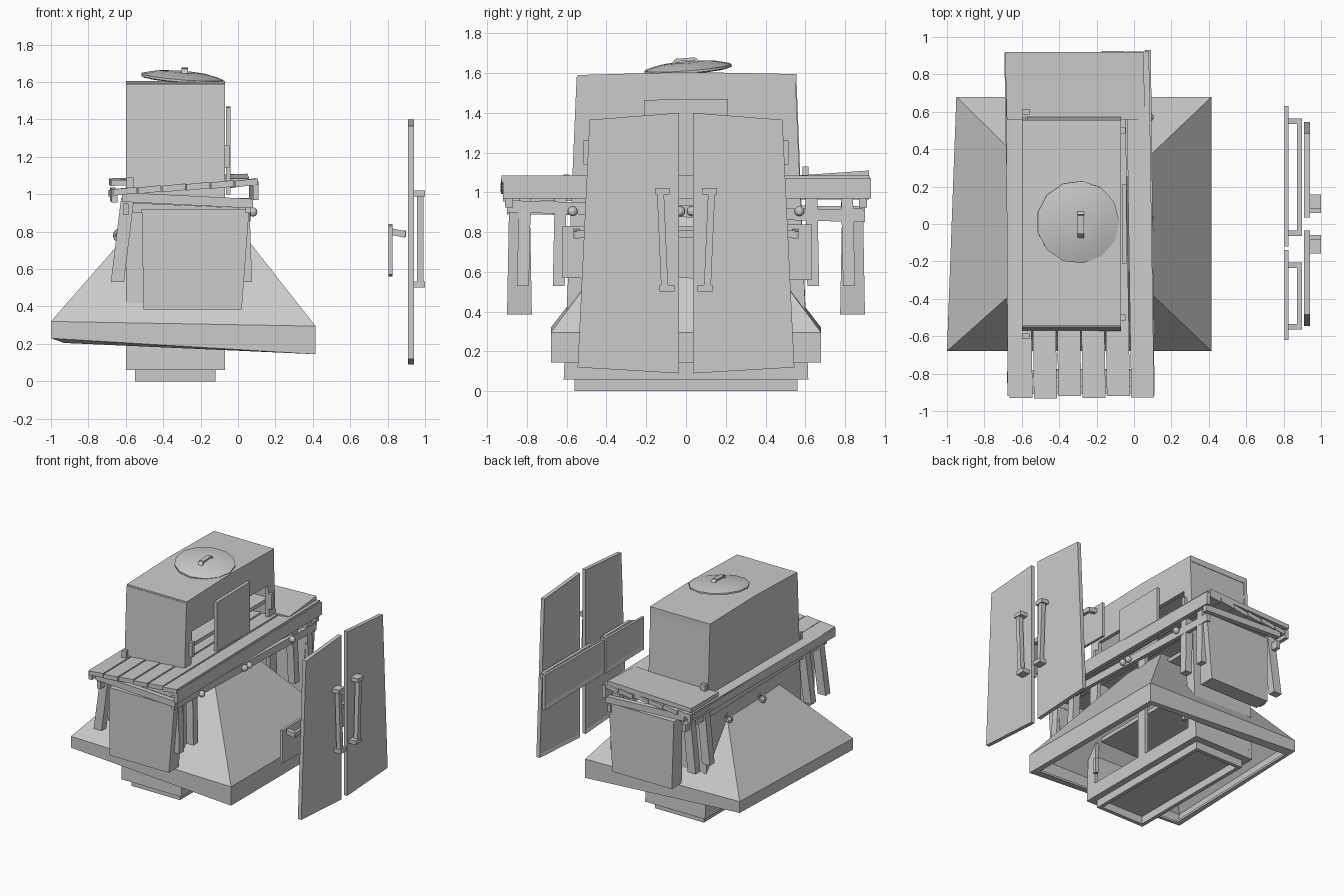
import bpy, bmesh, math, random
from mathutils import Vector, Matrix

if "Cube" in bpy.data.objects:
    bpy.data.objects.remove(bpy.data.objects["Cube"])
random.seed(4)


def finish(bm, name):
    bmesh.ops.recalc_face_normals(bm, faces=bm.faces)
    me = bpy.data.meshes.new(name)
    bm.to_mesh(me)
    bm.free()
    ob = bpy.data.objects.new(name, me)
    bpy.context.collection.objects.link(ob)
    return ob


def loft(name, a, b, inset=None):
    """Solid between two matching 3D outlines; the first end can get a recess."""
    bm = bmesh.new()
    va, vb = [bm.verts.new(p) for p in a], [bm.verts.new(p) for p in b]
    n = len(a)
    end = bm.faces.new(va)
    bm.faces.new(vb)
    for i in range(n):
        bm.faces.new((va[i], va[(i + 1) % n], vb[(i + 1) % n], vb[i]))
    bmesh.ops.recalc_face_normals(bm, faces=bm.faces)
    if inset:
        bmesh.ops.inset_region(bm, faces=[end], thickness=inset[0], depth=-inset[1])
    return finish(bm, name)


def rect(x0, x1, y0, y1, z):
    return [(x0, y0, z), (x1, y0, z), (x1, y1, z), (x0, y1, z)]


def box(name, x0, x1, y0, y1, z0, z1):
    return loft(name, rect(x0, x1, y0, y1, z0), rect(x0, x1, y0, y1, z1))


def plate(name, pts, x0, x1, inset=None):
    """Outline in y and z, extruded along x."""
    return loft(name, [(x0, y, z) for y, z in pts], [(x1, y, z) for y, z in pts], inset)


def beam(name, p, q, w, h):
    """Square bar from p to q."""
    p, q = Vector(p), Vector(q)
    d = (q - p).normalized()
    side = d.cross(Vector((0, 0, 1)))
    side = side.normalized() if side.length > .3 else Vector((1, 0, 0))
    up = side.cross(d)
    c = [side * (i * w / 2) + up * (j * h / 2) for i, j in ((-1, -1), (1, -1), (1, 1), (-1, 1))]
    return loft(name, [p + v for v in c], [q + v for v in c])


# plinth: hollow frame
for s in (-1, 1):
    box("plinth_end", -.55, -.12, min(s * .56, s * .53), max(s * .56, s * .53), 0, .07)
box("plinth_back", -.55, -.52, -.53, .53, 0, .07)
box("plinth_front", -.15, -.12, -.53, .53, 0, .07)

# cabinet carcass, tapering upwards
X0, X1 = -.6, -.07
plate("cabinet_back", [(-.615, .06), (.615, .06), (.555, 1.58), (-.55, 1.58)], X0, X0 + .03)
plate("cabinet_top", [(-.55, 1.55), (.555, 1.55), (.555, 1.595), (0, 1.605), (-.545, 1.59)], X0, X1)
box("cabinet_floor", X0, X1, -.61, .61, .06, .11)
for s in (-1, 1):
    plate("cabinet_side", [(s * .615, .06), (s * .55, 1.58), (s * .52, 1.58), (s * .585, .06)], X0, X1)
    plate("front_stile", [(s * .615, .06), (s * .55, 1.58), (s * .47, 1.58), (s * .53, .06)], X1 - .03, X1)
    for z in (.3, 1.2):
        box("hinge", X1, X1 + .025, s * .5 - .015, s * .5 + .015, z - .06, z + .06)
plate("front_top_rail", [(-.5, 1.33), (.5, 1.33), (.5, 1.58), (-.5, 1.58)], X1 - .03, X1)
plate("front_bottom_rail", [(-.56, .06), (.56, .06), (.55, .17), (-.55, .17)], X1 - .03, X1)
box("front_mullion", X1 - .03, X1, -.04, .04, .15, 1.35)
for z in (.52, .85, 1.17):
    box("shelf", X0, X1 - .04, -.57 + z * .02, .57 - z * .02, z, z + .03)
plate("center_panel", [(-.21, 1.0), (.21, 1.0), (.21, 1.47), (-.21, 1.465)], -.065, -.04)

# removed doors with long pull handles
for s in (-1, 1):
    plate("door", [(s * .035, .09), (s * .545, .12), (s * .485, 1.365), (s * .035, 1.40)],
          .91, .94, (.035, .008))
    for y, z in ((.12, 1.005), (.095, .518)):
        box("door_handle_mount", .94, 1.0, s * y - .037, s * y + .037, z - .016, z + .016)
    beam("door_handle_bar", (.975, s * .128, .99), (.975, s * .108, .53), .035, .035)

# removed drawer fronts with handles
for y0, y1 in ((-.12, .63), (-.62, -.14)):
    plate("drawer_front", [(y0, .57), (y1, .56), (y1, .84), (y0, .83)], .805, .825, (.045, .008))
    a, b = y0 + .07, y1 - .08
    for y in (a, b):
        beam("drawer_handle_post", (.82, y, .8), (.895, y, .785), .03, .035)
    beam("drawer_handle_bar", (.885, a, .79), (.885, b, .79), .025, .035)

# flared hood skirt: open frustum shell with a rim
bm = bmesh.new()
rings = [[bm.verts.new(p) for p in r] for r in (
    [(-.93, -.63, .205), (.36, -.63, .155), (.36, .63, .155), (-.9, .63, .205)],
    [(-1, -.68, .23), (.415, -.68, .145), (.415, .68, .145), (-.95, .68, .23)],
    [(-1, -.68, .32), (.415, -.68, .295), (.415, .68, .295), (-.95, .68, .32)],
    [(-.45, -.19, .95), (-.1, -.19, .95), (-.1, .19, .95), (-.45, .19, .95)])]
for a, b in zip(rings, rings[1:]):
    for i in range(4):
        j = (i + 1) % 4
        bm.faces.new((a[i], a[j], b[j], b[i]))
hood = finish(bm, "hood_skirt")
mod = hood.modifiers.new("thickness", "SOLIDIFY")
mod.thickness = .015

# table planks, slightly crooked and rising towards +x
n = 6
for i in range(n):
    x = -.67 + i * .13
    z = 1.005 + i * .009
    r = [random.uniform(-.008, .008) for _ in range(4)]
    ya, yb = -.925 + r[0], .92 + r[1]
    xs = (x + .005, x + .128, x + .1, x - .023)
    def outline(dz):
        return [(xs[0], ya, z + dz), (xs[1], ya, z + dz + .012),
                (xs[2], yb, z + dz + .012), (xs[3], yb, z + dz - .005)]
    loft("table_plank", outline(-.012), outline(.022))
# raised slab on the far end
loft("end_slab", [(-.68, .56, 1.045), (.06, .56, 1.06), (.05, .92, 1.07), (-.69, .92, 1.05)],
     [(-.68, .56, 1.075), (.06, .56, 1.085), (.05, .92, 1.11), (-.69, .92, 1.085)])
# edge rails, aprons and cross bars
beam("front_edge_rail", (.095, -.92, 1.02), (.075, .93, 1.02), .03, .1)
beam("back_edge_rail", (-.66, -.92, .99), (-.67, .92, 1.0), .03, .07)
beam("front_apron", (.055, -.9, .93), (.05, .9, .88), .03, .06)
beam("back_apron", (-.6, -.9, .92), (-.61, .9, .9), .03, .06)
for s in (-1, 1):
    beam("cross_bar", (-.62, s * .89, .985), (.08, s * .89, .95), .04, .05)
    beam("lower_cross_bar", (-.58, s * .8, .93), (.06, s * .8, .9), .04, .05)
    box("corner_post", -.6, -.56, s * .6 - .015, s * .6 + .015, 1.0, 1.11 + .02 * s)
    # end panel
    ya, yb = sorted((s * .9, s * .775))
    loft("end_panel", rect(-.505, .02, ya, yb, .385), rect(-.515, .06, ya + .01, yb - .01, .92))
    # splayed legs
    for top, bottom, w in ((-.59, -.645, .07), (.03, .045, .06)):
        for y in (.82, .64):
            def leg(cx, y, z):
                return rect(cx - w / 2, cx + w / 2, s * y - .03, s * y + .03, z)
            loft("table_leg", leg(bottom, y, .53), leg(top, y - .01, .98))
# round pulls below the table top
for y in (-.57, -.03, .03, .57):
    bpy.ops.mesh.primitive_uv_sphere_add(segments=10, ring_count=6, radius=.025, location=(.08, y, .905))
    bpy.context.object.name = "round_pull"
# hooks poking out behind
for y in (.36, -.06):
    bpy.ops.mesh.primitive_torus_add(major_segments=12, minor_segments=6, major_radius=.03,
                                     minor_radius=.009, location=(-.63, y, .78), rotation=(math.pi / 2, 0, 0))
    bpy.context.object.name = "back_hook"

# tilted pot lid: low dome with rim
bm = bmesh.new()
prof = [(.205, -.014), (.222, -.008), (.222, .004), (.15, .022), (.07, .03)]
loops = [[bm.verts.new((r * math.cos(k * math.tau / 13), r * math.sin(k * math.tau / 13), z))
          for k in range(13)] for r, z in prof]
for a, b in zip(loops, loops[1:]):
    for k in range(13):
        m = (k + 1) % 13
        bm.faces.new((a[k], a[m], b[m], b[k]))
bm.faces.new(loops[0])
bm.faces.new(loops[-1])
tilt = Matrix.Translation((-.3, .01, 1.625)) @ Matrix.Rotation(.08, 4, 'X') @ Matrix.Rotation(.08, 4, 'Y')
bmesh.ops.transform(bm, matrix=tilt, verts=bm.verts)
lid = finish(bm, "pot_lid")
arch = [(-.285, -.07, 1.64), (-.285, -.05, 1.665), (-.285, .045, 1.672), (-.285, .065, 1.65)]
for p, q in zip(arch, arch[1:]):
    beam("lid_handle", p, q, .035, .014)
bpy.ops.object.select_all(action='DESELECT')
lid.select_set(True)
bpy.context.view_layer.objects.active = lid
bpy.ops.object.shade_smooth_by_angle(angle=math.radians(30))
